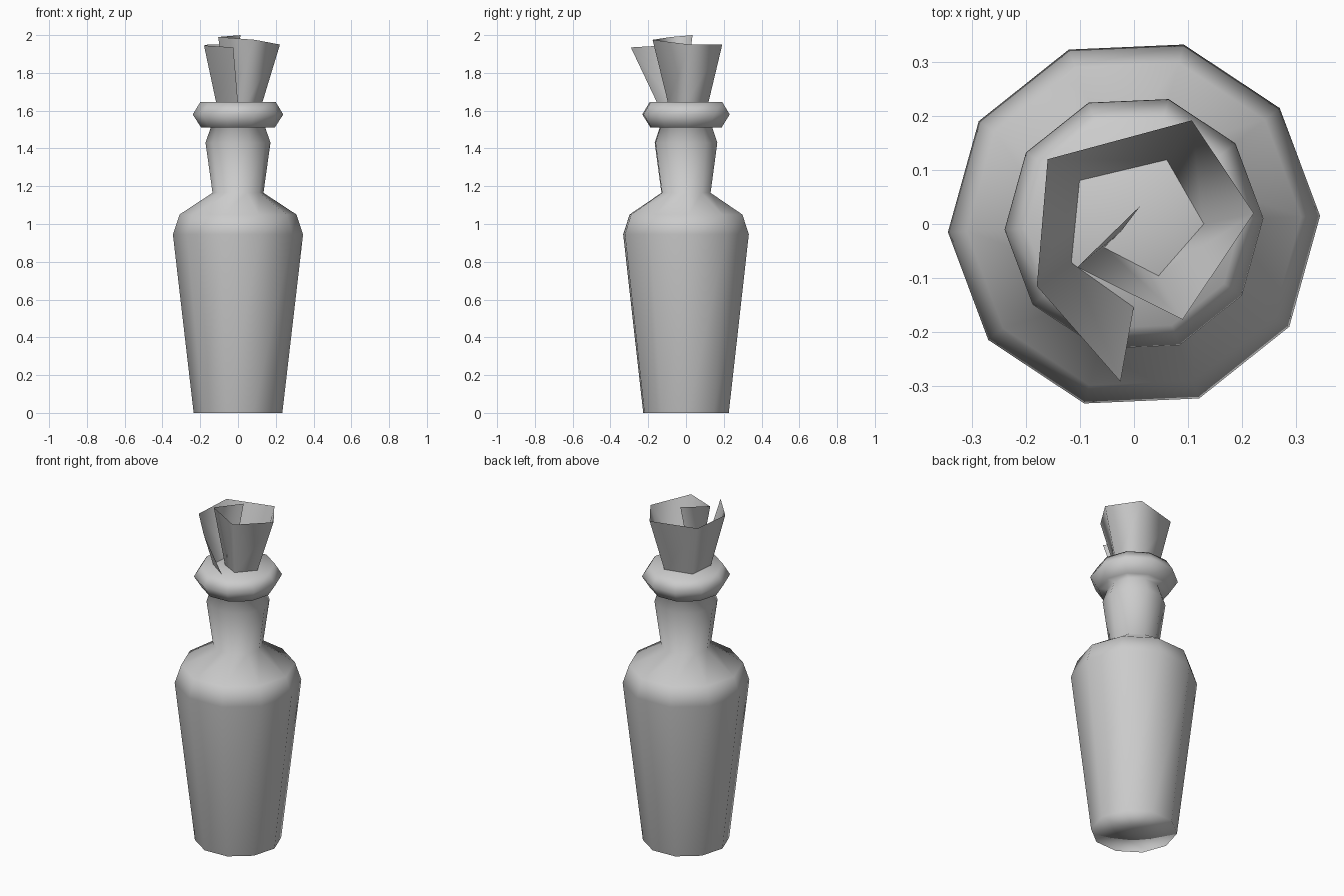
import bpy, bmesh, math

cube = bpy.data.objects.get("Cube")
if cube:
    bpy.data.objects.remove(cube, do_unlink=True)

# One plain grey for everything
grey = bpy.data.materials.new("plain_grey")
grey.use_nodes = True
colour = (0.6, 0.6, 0.6, 1.0)
grey.diffuse_color = colour
grey.node_tree.nodes["Principled BSDF"].inputs["Base Color"].default_value = colour

SIDES = 10
TURN = math.radians(2.5)


def finish(bm, name):
    """Turn a bmesh into a smooth shaded object."""
    for face in bm.faces:
        face.smooth = True
    mesh = bpy.data.meshes.new(name)
    bm.to_mesh(mesh)
    bm.free()
    mesh.materials.append(grey)
    obj = bpy.data.objects.new(name, mesh)
    bpy.context.collection.objects.link(obj)
    # Large faces dominate the shading, so the long walls stay even
    weighted = obj.modifiers.new("even_shading", 'WEIGHTED_NORMAL')
    weighted.mode = 'FACE_AREA'
    return obj


def lathe(name, profile):
    """Ten-sided solid from (radius, height) pairs, capped with fans."""
    bm = bmesh.new()
    rings = []
    for radius, z in profile:
        angles = [TURN + math.tau * i / SIDES for i in range(SIDES)]
        rings.append([bm.verts.new((radius * math.cos(a), radius * math.sin(a), z))
                      for a in angles])
    bottom = bm.verts.new((0, 0, profile[0][1]))
    top = bm.verts.new((0, 0, profile[-1][1]))
    for i in range(SIDES):
        j = (i + 1) % SIDES
        for low, high in zip(rings, rings[1:]):
            bm.faces.new((low[i], low[j], high[j], high[i]))
        bm.faces.new((bottom, rings[0][j], rings[0][i]))
        bm.faces.new((top, rings[-1][i], rings[-1][j]))
    return finish(bm, name)


# Bottle: tapered body, shoulder, flared neck and lip
lathe("bottle", [
    (0.235, 0), (0.345, 0.945), (0.31, 1.05), (0.135, 1.165), (0.172, 1.43),
    (0.145, 1.51), (0.195, 1.51), (0.24, 1.58), (0.20, 1.645),
])

# Rolled sheet: a flaring, overlapping ribbon standing in the lip
rim = [(-0.025, -0.292, 1.935), (-0.18, -0.115, 1.945), (-0.16, 0.12, 1.95),
       (0.107, 0.192, 1.95), (0.222, 0.02, 1.95), (0.09, -0.177, 1.975),
       (-0.105, -0.08, 1.99), (0.013, 0.035, 2.0)]
foot = [(0, -0.152), (-0.115, -0.07), (-0.1, 0.08), (0.06, 0.118),
        (0.128, 0), (0.045, -0.095), (-0.055, -0.043), (-0.025, -0.015)]
bm = bmesh.new()
upper = [bm.verts.new(p) for p in rim]
lower = [bm.verts.new((x, y, 1.64)) for x, y in foot]
for i in range(len(rim) - 1):
    bm.faces.new((lower[i + 1], lower[i], upper[i], upper[i + 1]))
finish(bm, "rolled_sheet")
